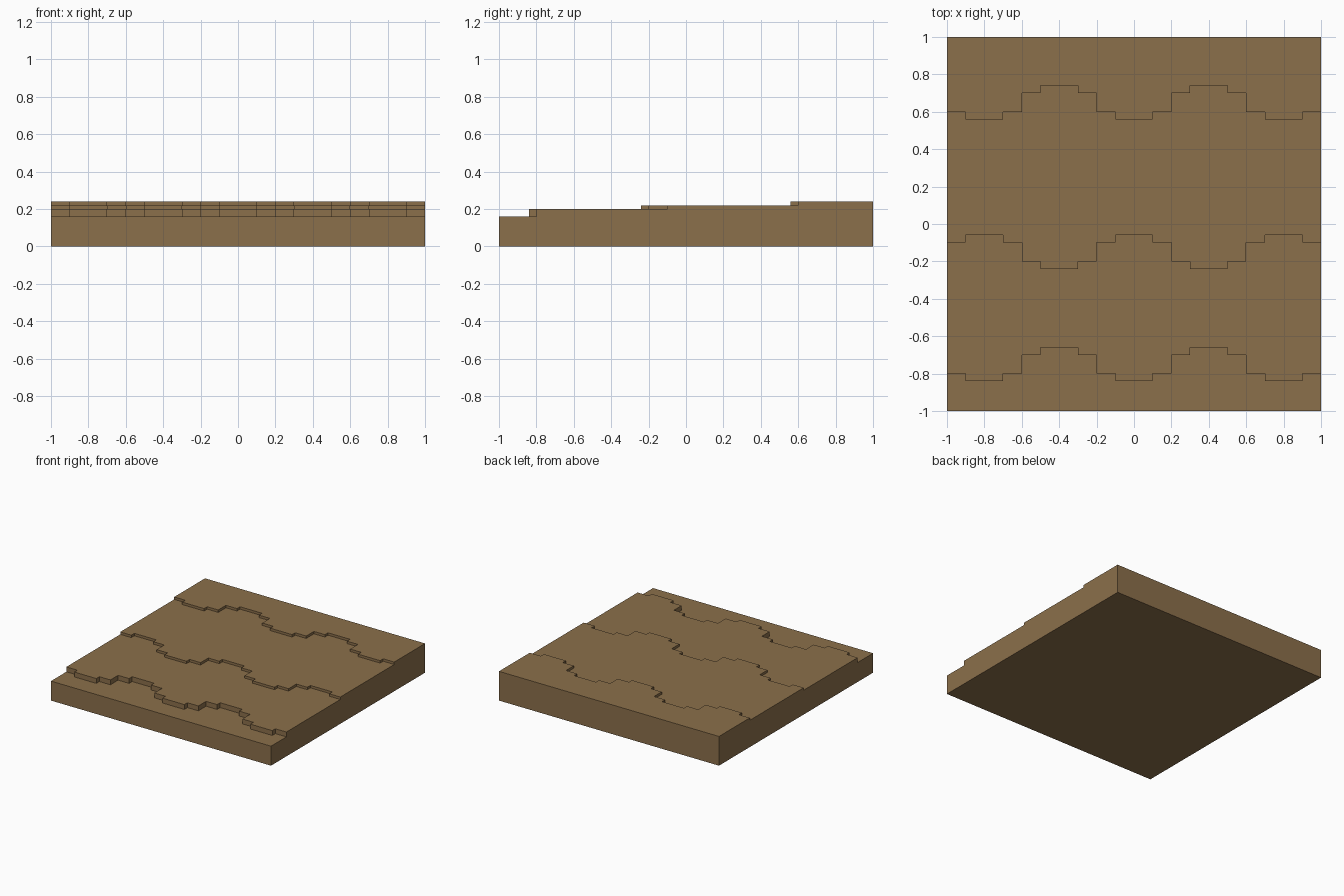
import bpy, bmesh

if "Cube" in bpy.data.objects:
    bpy.data.objects.remove(bpy.data.objects["Cube"])

# Terraced slab: four flat levels divided by stepped wavy edges
HEIGHTS = [0.16, 0.20, 0.22, 0.24]
EDGES = [(-0.75, 1), (-0.15, -1), (0.65, 1)]      # centre y, wave direction
# One period of the stepped wave: (segment length, offset)
WAVE = [(0.1, -0.05), (0.2, -0.09), (0.1, -0.05), (0.1, 0.05), (0.2, 0.09), (0.1, 0.05)]


def wavy_line(centre, sign):
    """Stepped outline running from x = -1 to x = 1."""
    pts, x, i = [], -1.0, 0
    while x < 0.999:
        length, off = WAVE[i % len(WAVE)]
        y = centre + sign * off
        pts += [(x, y), (x + length, y)]
        x = round(x + length, 4)
        i += 1
    return pts


bm = bmesh.new()


def row(pts, z):
    return [bm.verts.new((x, y, z)) for x, y in pts]


# Rows of vertices from the front bottom edge, over the steps, to the back bottom edge
rows = [row([(-1, -1), (1, -1)], 0), row([(-1, -1), (1, -1)], HEIGHTS[0])]
for (centre, sign), low, high in zip(EDGES, HEIGHTS, HEIGHTS[1:]):
    pts = wavy_line(centre, sign)
    rows += [row(pts, low), row(pts, high)]
rows += [row([(-1, 1), (1, 1)], HEIGHTS[-1]), row([(-1, 1), (1, 1)], 0)]

# Alternate upright faces (even) and level terraces (odd)
for i, (a, b) in enumerate(zip(rows, rows[1:])):
    if i % 2:
        bm.faces.new(a + b[::-1])
    else:
        for j in range(len(a) - 1):
            bm.faces.new((a[j], a[j + 1], b[j + 1], b[j]))

# Left and right ends, underside
bm.faces.new([r[0] for r in rows])
bm.faces.new([r[-1] for r in reversed(rows)])
bm.faces.new(rows[0][::-1] + rows[-1])
bmesh.ops.recalc_face_normals(bm, faces=bm.faces)

mesh = bpy.data.meshes.new("terraced_ground")
bm.to_mesh(mesh)
bm.free()
brown = bpy.data.materials.new("earth brown")
brown.diffuse_color = (0.26, 0.16, 0.07, 1)
brown.use_nodes = True
brown.node_tree.nodes["Principled BSDF"].inputs["Base Color"].default_value = brown.diffuse_color
mesh.materials.append(brown)
bpy.context.collection.objects.link(bpy.data.objects.new("terraced_ground", mesh))
